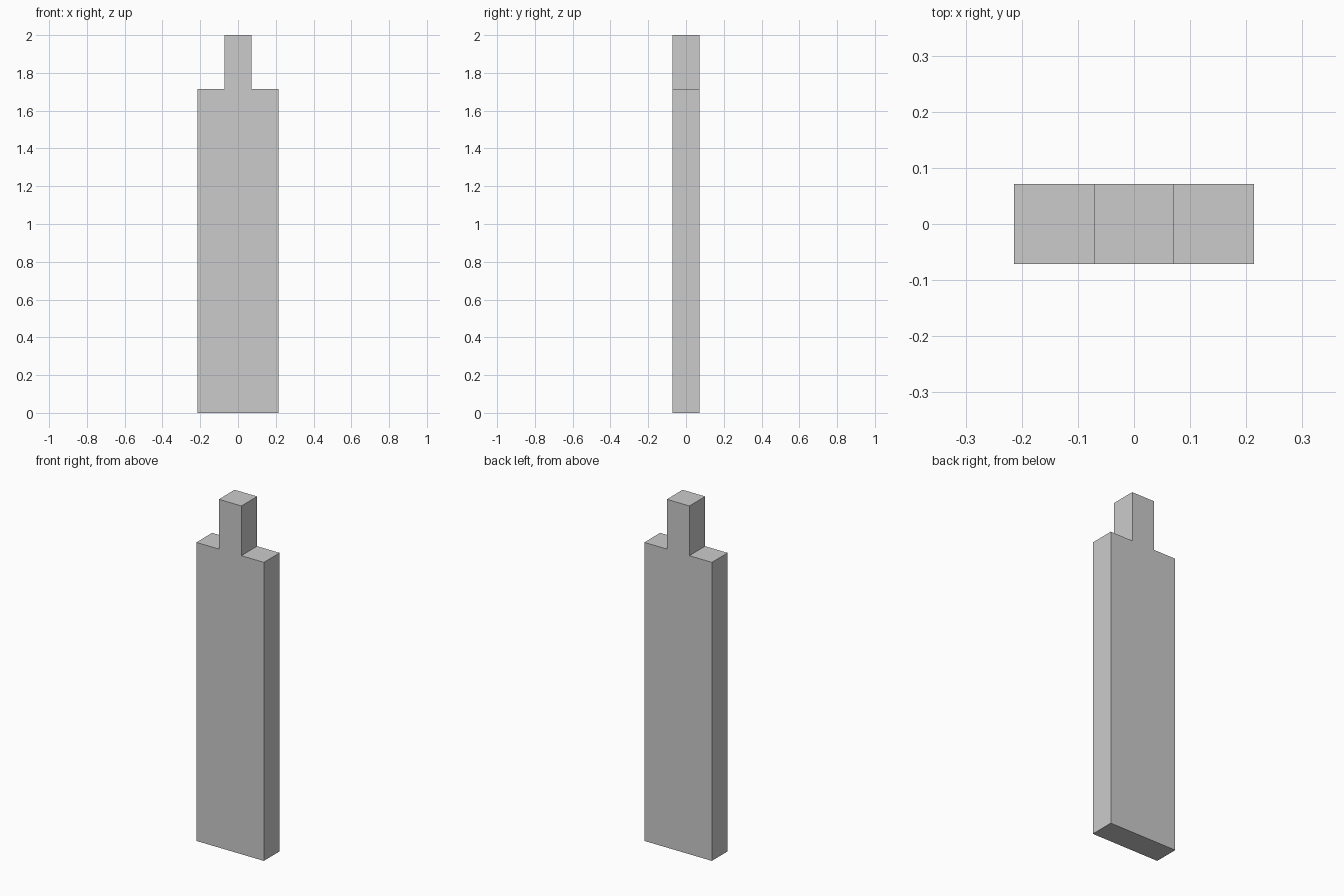
import bpy
import bmesh
from mathutils import Vector

if "Cube" in bpy.data.objects:
    bpy.data.objects.remove(bpy.data.objects["Cube"])

U = 1 / 7            # module: plank is 3 x 1 x 12 units, tab is 1 x 1 x 2
HALF_DEPTH = U / 2

# Right half of the front outline, mirrored to make the full profile
right = [(1.5 * U, 0), (1.5 * U, 12 * U), (0.5 * U, 12 * U), (0.5 * U, 14 * U)]
outline = right + [(-x, z) for x, z in reversed(right)]

# Plank with tab: extrude the stepped outline from front to back
bm = bmesh.new()
front = bm.faces.new([bm.verts.new((x, -HALF_DEPTH, z)) for x, z in outline])
extruded = bmesh.ops.extrude_face_region(bm, geom=[front], use_keep_orig=True)
moved = [g for g in extruded["geom"] if isinstance(g, bmesh.types.BMVert)]
bmesh.ops.translate(bm, verts=moved, vec=Vector((0, 2 * HALF_DEPTH, 0)))
bmesh.ops.recalc_face_normals(bm, faces=bm.faces)

mesh = bpy.data.meshes.new("plank_with_tab")
bm.to_mesh(mesh)
bm.free()
plank = bpy.data.objects.new("plank_with_tab", mesh)
bpy.context.collection.objects.link(plank)
